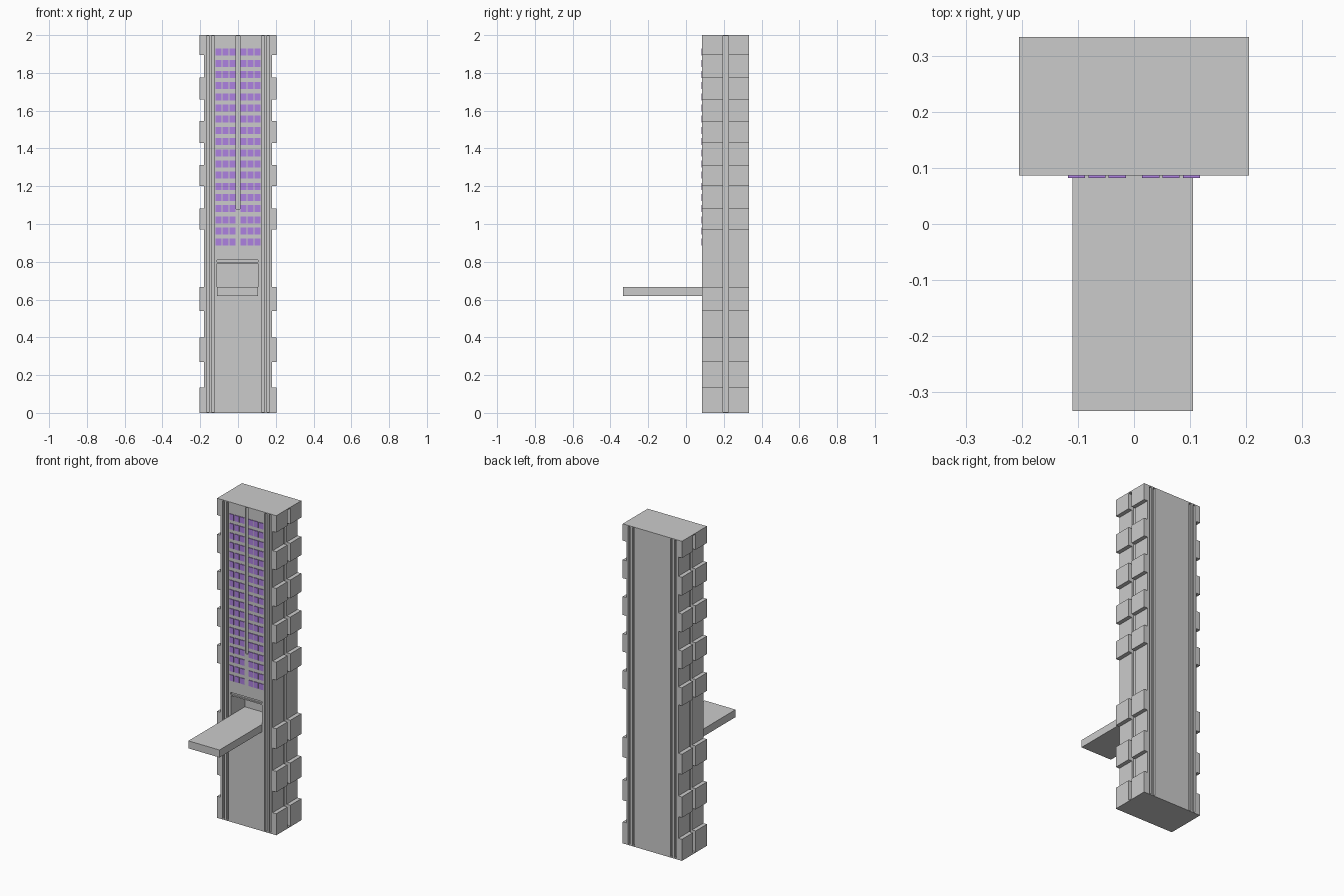
import bpy, bmesh

if "Cube" in bpy.data.objects:
    bpy.data.objects.remove(bpy.data.objects["Cube"])

FRONT, BACK = 0.086, 0.333
CORE, OUTER = 0.18, 0.205
CAP = 0.006


def make_object(name, bm):
    bmesh.ops.recalc_face_normals(bm, faces=bm.faces)
    mesh = bpy.data.meshes.new(name)
    bm.to_mesh(mesh)
    bm.free()
    obj = bpy.data.objects.new(name, mesh)
    bpy.context.collection.objects.link(obj)
    return obj


def add_box(bm, x0, x1, y0, y1, z0, z1):
    verts = bmesh.ops.create_cube(bm, size=1)["verts"]
    for v in verts:
        v.co = ((x0 + x1) / 2 + v.co.x * (x1 - x0),
                (y0 + y1) / 2 + v.co.y * (y1 - y0),
                (z0 + z1) / 2 + v.co.z * (z1 - z0))


def boxes(name, items):
    bm = bmesh.new()
    for item in items:
        add_box(bm, *item)
    return make_object(name, bm)


# Tower core: half cross-section with grooves, mirrored and extruded
d = 0.012
half = []
for x in (0.125, 0.153):
    half += [(x, FRONT), (x, FRONT + d), (x + 0.014, FRONT + d), (x + 0.014, FRONT)]
half += [(CORE, FRONT), (CORE, 0.197), (CORE - d, 0.197), (CORE - d, 0.224),
         (CORE, 0.224), (CORE, BACK)]
for x in (0.153, 0.125):
    half += [(x + 0.014, BACK), (x + 0.014, BACK - d), (x, BACK - d), (x, BACK)]
profile = half + [(-x, y) for x, y in reversed(half)]
bm = bmesh.new()
face = bm.faces.new([bm.verts.new((x, y, CAP / 2)) for x, y in profile])
ext = bmesh.ops.extrude_face_region(bm, geom=[face])["geom"]
bmesh.ops.translate(bm, vec=(0, 0, 2 - CAP),
                    verts=[g for g in ext if isinstance(g, bmesh.types.BMVert)])
core = make_object("tower_core", bm)

# Doorway recess, slot above the door and central front groove
for name, box in {
    "doorway_cutter": (-0.11, 0.105, 0.0, 0.225, 0.64, 0.79),
    "door_slot_cutter": (-0.112, 0.107, 0.0, FRONT + 0.008, 0.798, 0.81),
    "centre_groove_cutter": (-0.01, 0.01, 0.0, FRONT + 0.008, 1.08, 2.1),
}.items():
    cutter = boxes(name, [box])
    cutter.hide_render = True
    cutter.hide_set(True)
    mod = core.modifiers.new(name, 'BOOLEAN')
    mod.object = cutter
    mod.operation = 'DIFFERENCE'
    mod.solver = 'EXACT'

# Top and bottom plates
boxes("roof_plate", [(-OUTER, OUTER, FRONT, BACK, 2 - CAP, 2)])
boxes("base_plate", [(-OUTER, OUTER, FRONT, BACK, 0, CAP)])

# Protruding bays on both sides, split by the vertical side groove
levels = [(CAP, 0.135), (0.27, 0.40), (0.54, 0.667), (0.97, 1.083),
          (1.20, 1.313), (1.43, 1.545), (1.66, 1.775), (1.895, 2 - CAP)]
for side, s in (("left", -1), ("right", 1)):
    items = []
    for z0, z1 in levels:
        for y0, y1 in ((FRONT, 0.197), (0.224, BACK)):
            x0, x1 = sorted((s * (CORE - 0.002), s * OUTER))
            items.append((x0, x1, y0, y1, z0, z1))
    boxes(side + "_bays", items)

# Landing platform running into the doorway
boxes("landing_platform", [(-0.11, 0.105, -0.333, 0.225, 0.62, 0.667)])

# Window grid: two groups of three columns
windows = []
for row in range(18):
    z = 0.885 + row * 0.0592
    for col in range(3):
        x = 0.014 + col * 0.0365
        for s in (-1, 1):
            x0, x1 = sorted((s * x, s * (x + 0.031)))
            windows.append((x0, x1, FRONT - 0.004, FRONT + 0.002, z, z + 0.037))
panes = boxes("windows", windows)
mat = bpy.data.materials.new("purple_glass")
mat.diffuse_color = (0.42, 0.22, 0.75, 1)
mat.use_nodes = True
mat.node_tree.nodes["Principled BSDF"].inputs["Base Color"].default_value = mat.diffuse_color
panes.data.materials.append(mat)
